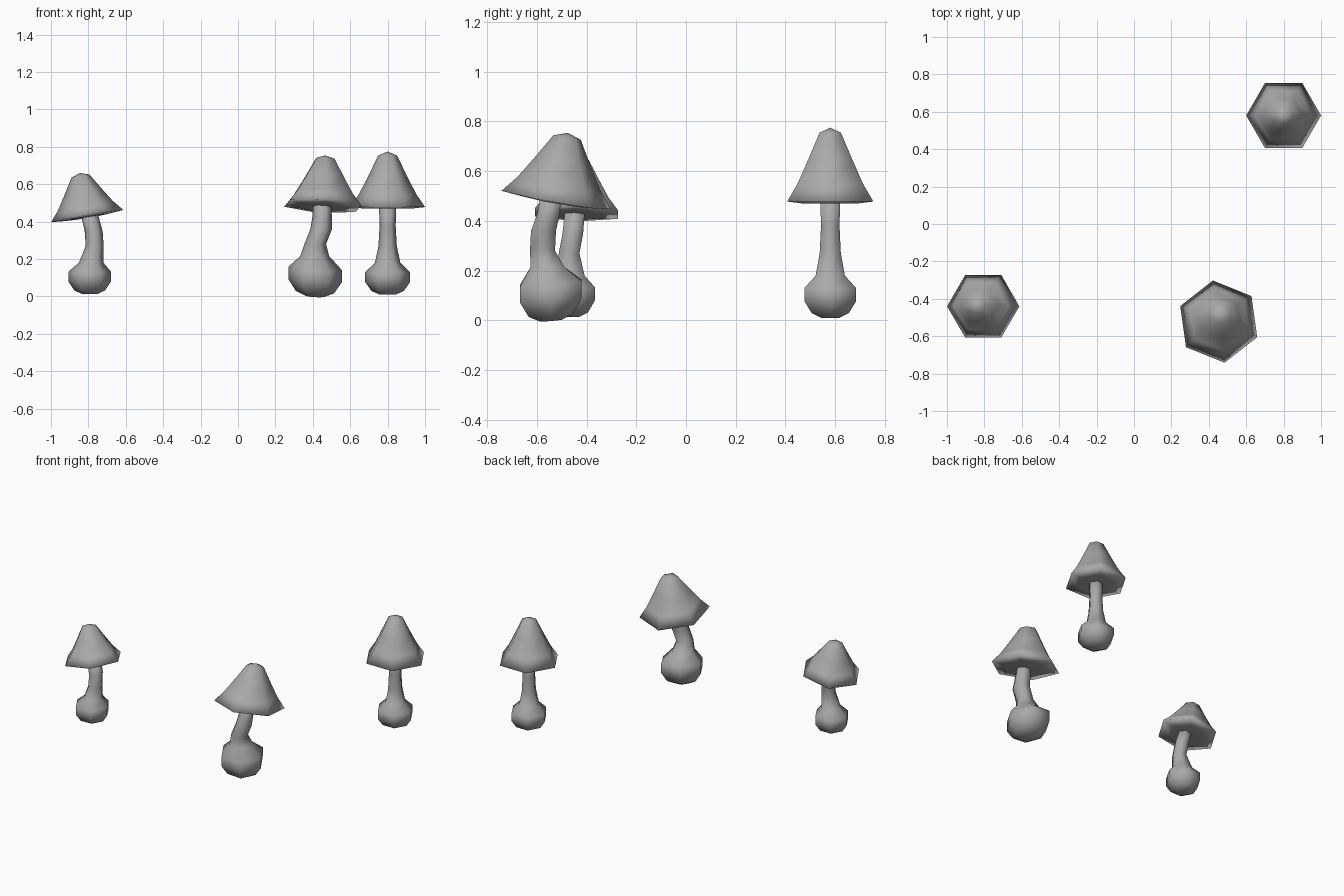
import bpy, bmesh, math

if "Cube" in bpy.data.objects:
    bpy.data.objects.remove(bpy.data.objects["Cube"], do_unlink=True)

SIDES = 6
TONE = (0.4, 0.4, 0.4, 1)
grey = bpy.data.materials.new("mid grey")
grey.use_nodes = True
grey.diffuse_color = TONE
grey.node_tree.nodes["Principled BSDF"].inputs["Base Color"].default_value = TONE


def loft(name, rings, turn, tip=None):
    """Skin hexagonal rings (x, y, z, radius, slope_x, slope_y), with an optional tip."""
    bm = bmesh.new()
    loops = []
    for x, y, z, r, sx, sy in rings:
        loop = []
        for i in range(SIDES):
            a = math.radians(turn) + math.tau * i / SIDES
            dx, dy = r * math.cos(a), r * math.sin(a)
            loop.append(bm.verts.new((x + dx, y + dy, z + sx * dx + sy * dy)))
        loops.append(loop)
    for low, high in zip(loops, loops[1:]):
        for i in range(SIDES):
            j = (i + 1) % SIDES
            bm.faces.new((low[i], low[j], high[j], high[i]))
    bm.faces.new(loops[0][::-1])
    if tip:
        v = bm.verts.new(tip)
        for i in range(SIDES):
            bm.faces.new((loops[-1][i], loops[-1][(i + 1) % SIDES], v))
    else:
        bm.faces.new(loops[-1])
    bmesh.ops.recalc_face_normals(bm, faces=bm.faces)
    mesh = bpy.data.meshes.new(name)
    bm.to_mesh(mesh)
    bm.free()
    mesh.materials.append(grey)
    # Smooth everywhere, including around the cap rim
    mesh.polygons.foreach_set("use_smooth", [True] * len(mesh.polygons))
    obj = bpy.data.objects.new(name, mesh)
    bpy.context.collection.objects.link(obj)


# Cap outline as fractions of rim radius and cap height, underside first
CAP = [(0.6, -0.03), (1, 0), (0.76, 0.24), (0.51, 0.57), (0.25, 0.93)]
# Bulb outline as fraction of bulb radius, and height
BULB = [(0.35, 0.0), (0.72, 0.12), (1, 0.42), (1, 0.75)]


def mushroom(name, bulb, stem, cap, cap_turn=0):
    # Swollen foot running into the bent stem
    x, y, z, r, height, sx, sy = bulb
    rings = [(x, y, z + height * t, r * f, sx, sy) for f, t in BULB]
    rings += [(*ring, 0, 0) for ring in stem]
    loft(name + "_stem", rings, 0)
    # Pointed cap, leaning along its own axis
    x, y, z, r, height, sx, sy = cap
    rings = [(x - sx * height * t, y - sy * height * t, z + height * t, r * f, sx, sy)
             for f, t in CAP]
    loft(name + "_cap", rings, cap_turn, (x - sx * height, y - sy * height, z + height))


mushroom("straight_mushroom",
         (0.8, 0.58, 0.01, 0.12, 0.16, 0, 0),
         [(0.8, 0.58, 0.18, 0.068), (0.8, 0.58, 0.27, 0.049),
          (0.8, 0.58, 0.38, 0.043), (0.8, 0.58, 0.48, 0.046)],
         (0.8, 0.58, 0.478, 0.2, 0.297, 0, 0))

mushroom("large_mushroom",
         (0.412, -0.543, 0.0, 0.143, 0.2, -0.06, 0.08),
         [(0.41, -0.557, 0.215, 0.078), (0.413, -0.577, 0.28, 0.058),
          (0.445, -0.573, 0.36, 0.058), (0.45, -0.552, 0.43, 0.052),
          (0.45, -0.545, 0.49, 0.048)],
         (0.453, -0.522, 0.484, 0.222, 0.27, -0.05, -0.175), 38)

mushroom("small_mushroom",
         (-0.793, -0.465, 0.013, 0.114, 0.16, 0, 0),
         [(-0.785, -0.465, 0.18, 0.066), (-0.766, -0.47, 0.27, 0.048),
          (-0.772, -0.455, 0.35, 0.048), (-0.795, -0.447, 0.44, 0.046)],
         (-0.806, -0.44, 0.43, 0.193, 0.23, 0.17, -0.03))
